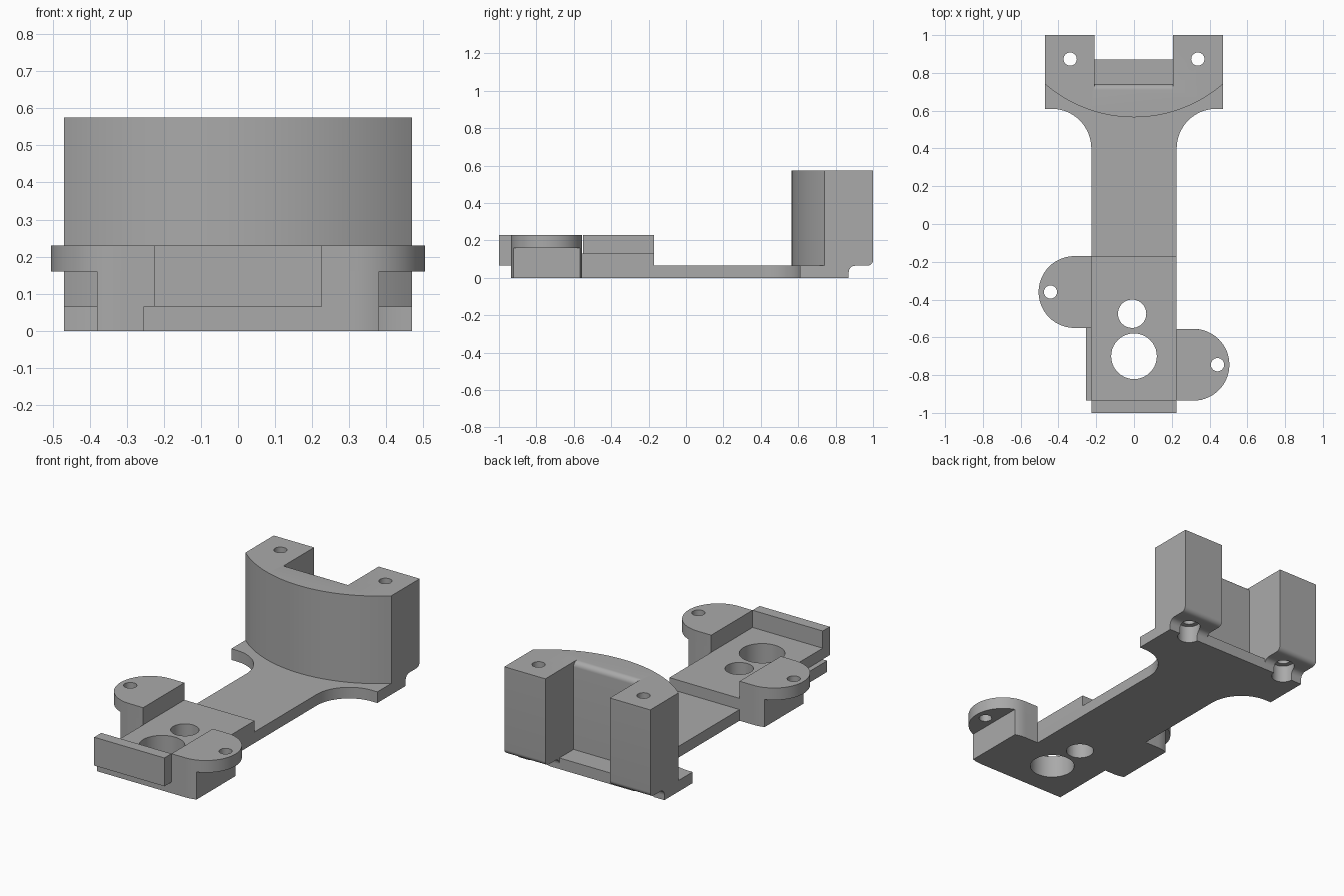
import bpy, bmesh, math
from mathutils import Vector

if "Cube" in bpy.data.objects:
    bpy.data.objects.remove(bpy.data.objects["Cube"], do_unlink=True)

grey = bpy.data.materials.new("plain_grey")
grey.use_nodes = True
GREY = (0.4, 0.4, 0.4, 1)
grey.diffuse_color = GREY
grey.node_tree.nodes["Principled BSDF"].inputs["Base Color"].default_value = GREY


def arc(cx, cy, r, start, end, steps=16):
    """Points along a circular arc, angles in degrees."""
    angles = [math.radians(start + (end - start) * i / steps) for i in range(steps + 1)]
    return [(cx + r * math.cos(a), cy + r * math.sin(a)) for a in angles]


def prism(name, outline, lo, hi, axis="z"):
    """Extrude an outline: (x, y) along z, or (y, z) along x."""
    bm = bmesh.new()
    place = (lambda p: (p[0], p[1], lo)) if axis == "z" else (lambda p: (lo, p[0], p[1]))
    face = bm.faces.new([bm.verts.new(place(p)) for p in outline])
    new = bmesh.ops.extrude_face_region(bm, geom=[face])["geom"]
    shift = Vector((0, 0, hi - lo)) if axis == "z" else Vector((hi - lo, 0, 0))
    bmesh.ops.translate(bm, verts=[v for v in new if isinstance(v, bmesh.types.BMVert)], vec=shift)
    bmesh.ops.remove_doubles(bm, verts=bm.verts, dist=1e-5)
    bmesh.ops.recalc_face_normals(bm, faces=bm.faces)
    mesh = bpy.data.meshes.new(name)
    bm.to_mesh(mesh)
    bm.free()
    mesh.materials.append(grey)
    obj = bpy.data.objects.new(name, mesh)
    bpy.context.collection.objects.link(obj)
    return obj


def box(name, x0, x1, y0, y1, z0, z1):
    return prism(name, [(x0, y0), (x1, y0), (x1, y1), (x0, y1)], z0, z1)


def rod(x, y, r, z0=-0.1, z1=0.8):
    return prism("cutter", arc(x, y, r, 0, 360, 40)[:-1], z0, z1)


def cut(targets, cutter):
    """Subtract the cutter from each target, then discard it."""
    cutter.hide_render = True
    for obj in targets:
        mod = obj.modifiers.new("cut", "BOOLEAN")
        mod.operation, mod.solver, mod.object = "DIFFERENCE", "EXACT", cutter
        bpy.context.view_layer.update()
        graph = bpy.context.evaluated_depsgraph_get()
        mesh = bpy.data.meshes.new_from_object(obj.evaluated_get(graph))
        obj.modifiers.clear()
        obj.data = mesh
    bpy.data.objects.remove(cutter, do_unlink=True)


W, HALF, T = 0.226, 0.47, 0.065      # arm half width, tower half width, plate thickness
BACK, FRONT = 0.87, -0.935           # ends of the base plate

# Base plate with flared back end and a narrow side step at the front
base_plate = prism("base_plate",
                   [(-0.255, FRONT), (W, FRONT)]
                   + arc(W + 0.21, 0.4, 0.21, 180, 90)
                   + [(HALF, 0.61), (HALF, BACK), (-HALF, BACK), (-HALF, 0.61)]
                   + arc(-W - 0.21, 0.4, 0.21, 90, 0)
                   + [(-W, -0.55), (-0.255, -0.55)], 0, T)

# Raised deck and front lip
deck = box("deck", -W, W, FRONT, -0.17, T, 0.13)
front_lip = box("front_lip", -W, W, -1, FRONT, T, 0.23)

# Rounded mounting ears, each on a shorter post
parts = [base_plate, deck, front_lip]
for side, name, cy in ((1, "left", -0.745), (-1, "right", -0.36)):
    r, cx, post_x = 0.19, 0.315, 0.38
    a = math.degrees(math.acos((post_x - cx) / r))
    ear_pts = [(W, cy - r)] + arc(cx, cy, r, -90, 90, 32) + [(W, cy + r)]
    post_pts = ([(W, cy - r)] + arc(cx, cy, r, -90, -a, 6)
                + arc(cx, cy, r, a, 90, 6) + [(W, cy + r)])
    ear = prism(name + "_ear", [(side * x, y) for x, y in ear_pts], 0.16, 0.23)
    post = prism(name + "_ear_post", [(side * x, y) for x, y in post_pts], 0, 0.16)
    cut([ear], rod(side * 0.442, cy, 0.035))
    parts += [ear, post]

# Tower with a curved front face
R, CY = 0.719, 1.284
half_angle = math.degrees(math.asin(HALF / R))
tower = prism("tower", arc(0, CY, R, 270 - half_angle, 270 + half_angle, 40)
              + [(HALF, 1), (-HALF, 1)], T, 0.575)

# Back pocket with a rounded upper edge
POCKET = (-0.21, 0.206)
cut([tower], prism("cutter", [(1.1, 0), (0.74, 0)] + arc(0.71, 0.545, 0.03, 0, 90, 8)
                   + [(0.71, 0.7), (1.1, 0.7)], *POCKET, axis="x"))

# Rounded lower back edge of the tower legs
cut([tower], prism("cutter", arc(0.97, 0.095, 0.03, -90, 0, 8)
                   + [(1.1, 0.095), (1.1, 0), (0.97, 0)], -0.6, 0.6, axis="x"))

# Concave fillets joining the plate's back edge to the leg undersides
fillet_pts = [(BACK, T)] + arc(BACK + 0.035, T - 0.035, 0.035, 180, 90, 8)
fillets = [prism("left_leg_fillet", fillet_pts, POCKET[1], HALF, "x"),
           prism("right_leg_fillet", fillet_pts, -HALF, POCKET[0], "x")]

# Screw holes through the legs, widened at the bottom
for x in (-0.338, 0.338):
    cut([base_plate, tower], rod(x, 0.873, 0.035))
    cut([base_plate, tower] + fillets, rod(x, 0.873, 0.062, -0.1, 0.1))

# Large and small holes through the deck
for x, y, r in ((0, -0.70, 0.121), (-0.01, -0.475, 0.075)):
    cut([base_plate, deck], rod(x, y, r))

# Smooth the curves, keep edges sharp
bpy.ops.object.select_all(action="DESELECT")
for obj in parts + [tower] + fillets:
    obj.select_set(True)
    bpy.context.view_layer.objects.active = obj
bpy.ops.object.shade_smooth_by_angle(angle=math.radians(30))
